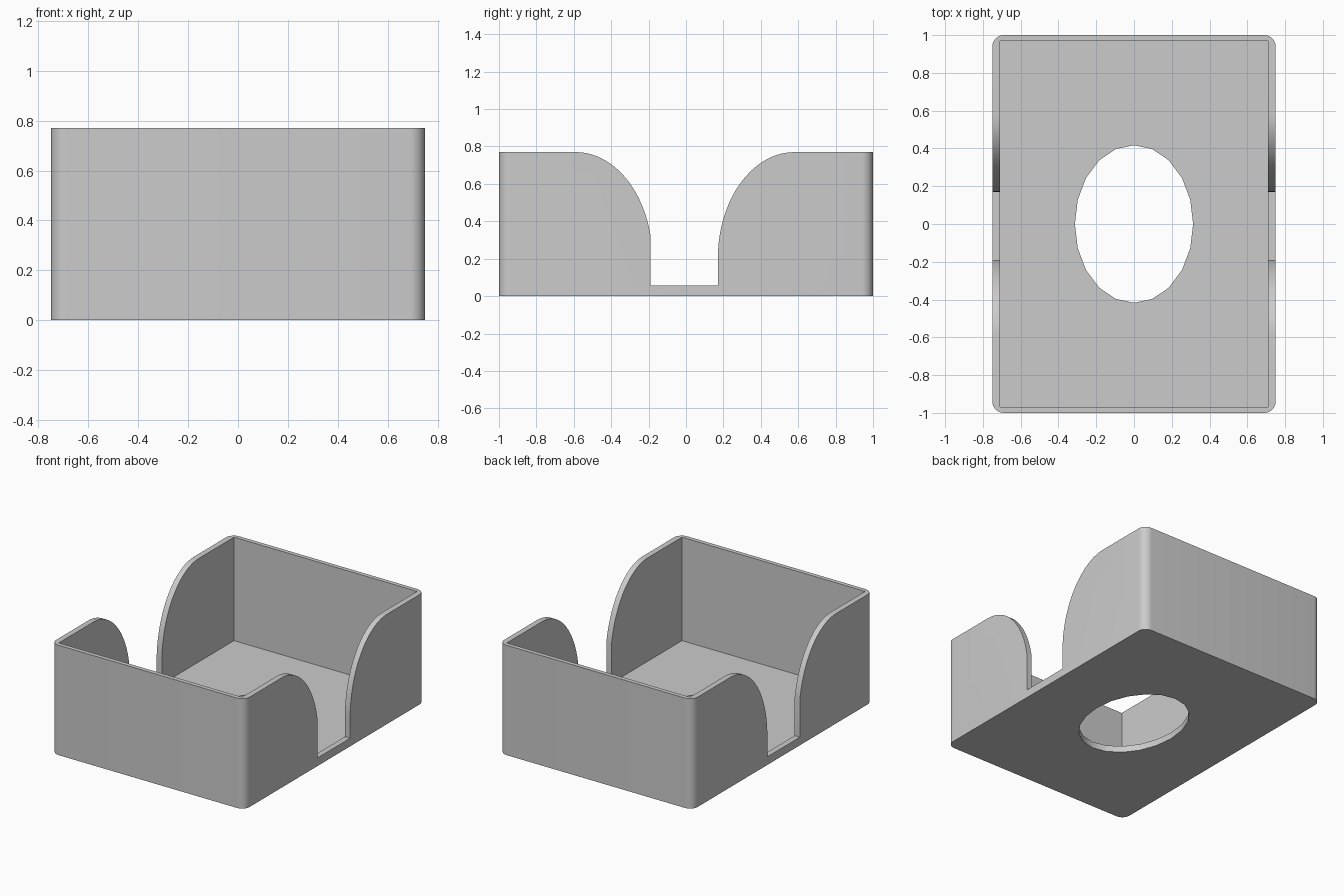
import bpy
import bmesh
from math import sin, cos, pi, asin, acos

if "Cube" in bpy.data.objects:
    bpy.data.objects.remove(bpy.data.objects["Cube"])

LENGTH, WIDTH, HEIGHT = 2.0, 1.5, 0.77
FLOOR, LIP = 0.045, 0.057


def make_object(name, bm):
    bmesh.ops.recalc_face_normals(bm, faces=bm.faces)
    mesh = bpy.data.meshes.new(name)
    bm.to_mesh(mesh)
    bm.free()
    obj = bpy.data.objects.new(name, mesh)
    bpy.context.collection.objects.link(obj)
    return obj


def block(name, sx, sy, z0, z1, radius=0.0):
    bm = bmesh.new()
    bmesh.ops.create_cube(bm, size=1)
    for v in bm.verts:
        v.co = (v.co.x * sx, v.co.y * sy, z1 if v.co.z > 0 else z0)
    if radius:
        upright = [e for e in bm.edges
                   if abs(e.verts[0].co.z - e.verts[1].co.z) > 0.1]
        bmesh.ops.bevel(bm, geom=upright, offset=radius, segments=8,
                        profile=0.5, affect='EDGES')
    return make_object(name, bm)


def prism(name, points, direction):
    """Extrude a closed outline of 3D points along a direction."""
    bm = bmesh.new()
    face = bm.faces.new([bm.verts.new(p) for p in points])
    extruded = bmesh.ops.extrude_face_region(bm, geom=[face])["geom"]
    verts = [g for g in extruded if isinstance(g, bmesh.types.BMVert)]
    bmesh.ops.translate(bm, verts=verts, vec=direction)
    return make_object(name, bm)


def flared_side(sign, edge, centre):
    """Side of the notch: upright edge, then an elliptical sweep to the rim."""
    a, b, zc, steps = 0.41, 0.57, 0.20, 20
    start = acos(min(1.0, (centre - edge) / a))
    pts = [(sign * edge, LIP)]
    for i in range(steps + 1):
        t = start + (pi / 2 - start) * i / steps
        pts.append((sign * (centre - a * cos(t)), zc + b * sin(t)))
    pts.append((sign * centre, 1.0))
    return pts


# Outer shell with rounded upright corners
box = block("open_box", WIDTH, LENGTH, 0, HEIGHT, 0.06)

# Cavity, side notches and oval floor hole
cavity = block("cavity_cutter", 1.42, 1.94, FLOOR, 1.0)
outline = flared_side(1, 0.17, 0.58) + flared_side(-1, 0.19, 0.59)[::-1]
notch = prism("notch_cutter", [(-1, y, z) for y, z in outline], (2, 0, 0))
oval = [(0.313 * cos(i * pi / 10), 0.417 * sin(i * pi / 10), -0.2)
        for i in range(20)]
hole = prism("floor_hole_cutter", oval, (0, 0, 0.4))

for cutter in (cavity, notch, hole):
    cutter.hide_render = True
    mod = box.modifiers.new(cutter.name, 'BOOLEAN')
    mod.operation = 'DIFFERENCE'
    mod.solver = 'EXACT'
    mod.object = cutter

# Apply the cuts and discard the cutters
bpy.context.view_layer.update()
result = box.evaluated_get(bpy.context.evaluated_depsgraph_get())
mesh = bpy.data.meshes.new_from_object(result)
box.modifiers.clear()
box.data = mesh
mesh.name = "open_box"
for cutter in (cavity, notch, hole):
    bpy.data.objects.remove(cutter)

# Plain grey finish
grey = bpy.data.materials.new("light_grey")
colour = (0.6, 0.6, 0.6, 1)
grey.use_nodes = True
grey.diffuse_color = colour
grey.node_tree.nodes["Principled BSDF"].inputs["Base Color"].default_value = colour
mesh.materials.clear()
mesh.materials.append(grey)

# Smooth the rounded surfaces, keep corners crisp
for obj in bpy.context.selected_objects:
    obj.select_set(False)
box.select_set(True)
bpy.context.view_layer.objects.active = box
bpy.ops.object.shade_smooth_by_angle()
